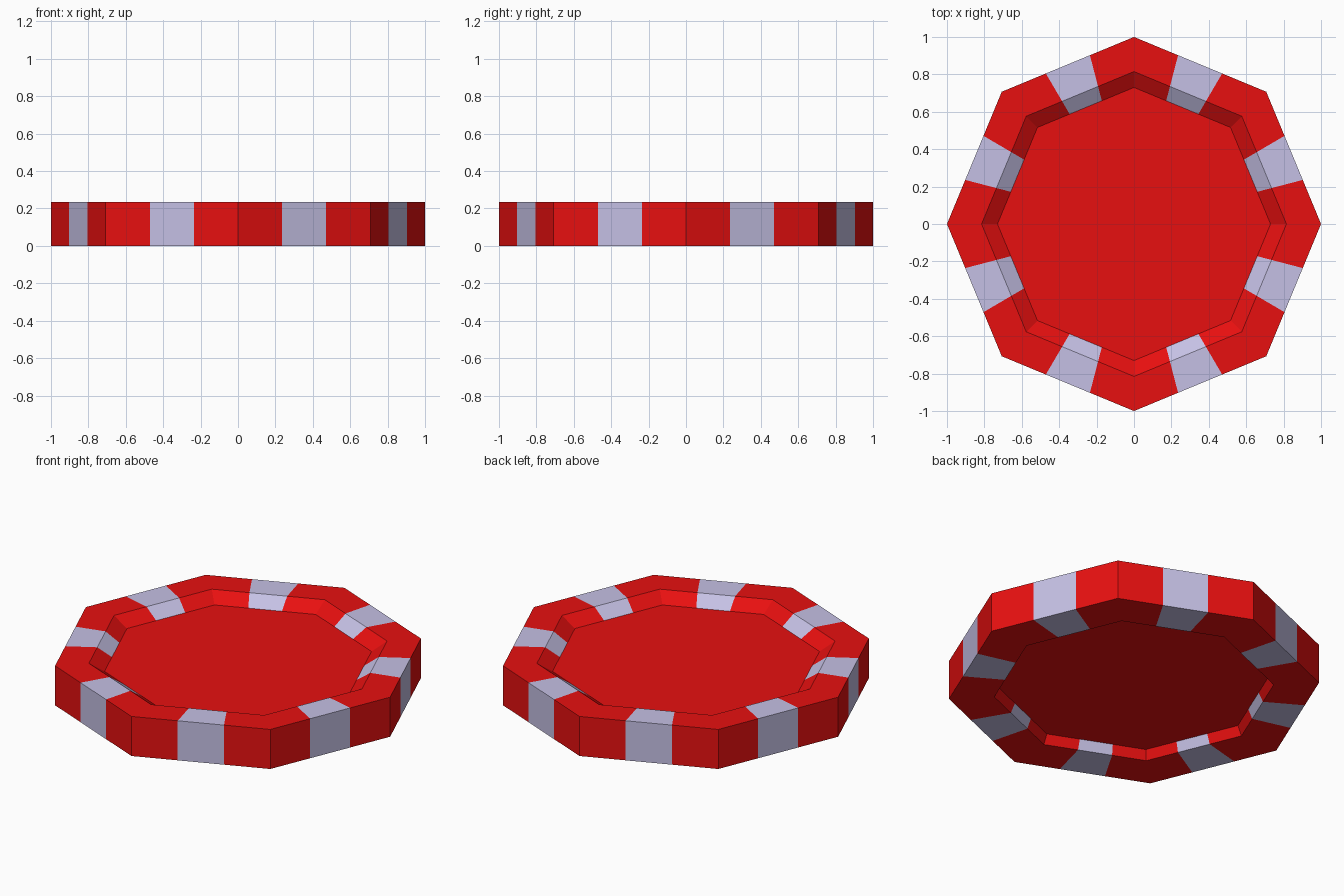
import bpy, bmesh, math
from mathutils import Vector

if "Cube" in bpy.data.objects:
    bpy.data.objects.remove(bpy.data.objects["Cube"])

SIDES = 8
H = 0.235

def material(name, rgb):
    m = bpy.data.materials.new(name)
    m.diffuse_color = (*rgb, 1)
    m.use_nodes = True
    m.node_tree.nodes["Principled BSDF"].inputs["Base Color"].default_value = m.diffuse_color
    return m

red = material("red", (0.8, 0.005, 0.005))
lavender = material("pale lavender", (0.56, 0.53, 0.78))

# Cross-section (radius, z): bottom recess, bottom rim, outer wall, top rim, top recess
profile = [(0.73, 0.055), (0.755, 0.0), (1.0, 0.0), (1.0, H), (0.815, H), (0.73, H - 0.055)]

def ring(bm, r, z):
    # octagon with every side split in three, so the middle third can be a stripe
    pts = []
    for i in range(SIDES):
        a, b = (Vector((r * math.cos(k * math.tau / SIDES), r * math.sin(k * math.tau / SIDES), z))
                for k in (i, i + 1))
        pts += [bm.verts.new(a.lerp(b, t / 3)) for t in range(3)]
    return pts

bm = bmesh.new()
rings = [ring(bm, r, z) for r, z in profile]
n = SIDES * 3

# Rim and walls, striped on the middle third of each side
for lo, hi in zip(rings, rings[1:]):
    for j in range(n):
        k = (j + 1) % n
        f = bm.faces.new((lo[j], lo[k], hi[k], hi[j]))
        f.material_index = 1 if j % 3 == 1 else 0

# Recessed flat faces
bm.faces.new(rings[-1])
bm.faces.new(list(reversed(rings[0])))
bmesh.ops.recalc_face_normals(bm, faces=bm.faces)

me = bpy.data.meshes.new("striped_chip")
bm.to_mesh(me)
bm.free()
me.materials.append(red)
me.materials.append(lavender)
bpy.context.collection.objects.link(bpy.data.objects.new("striped_chip", me))
